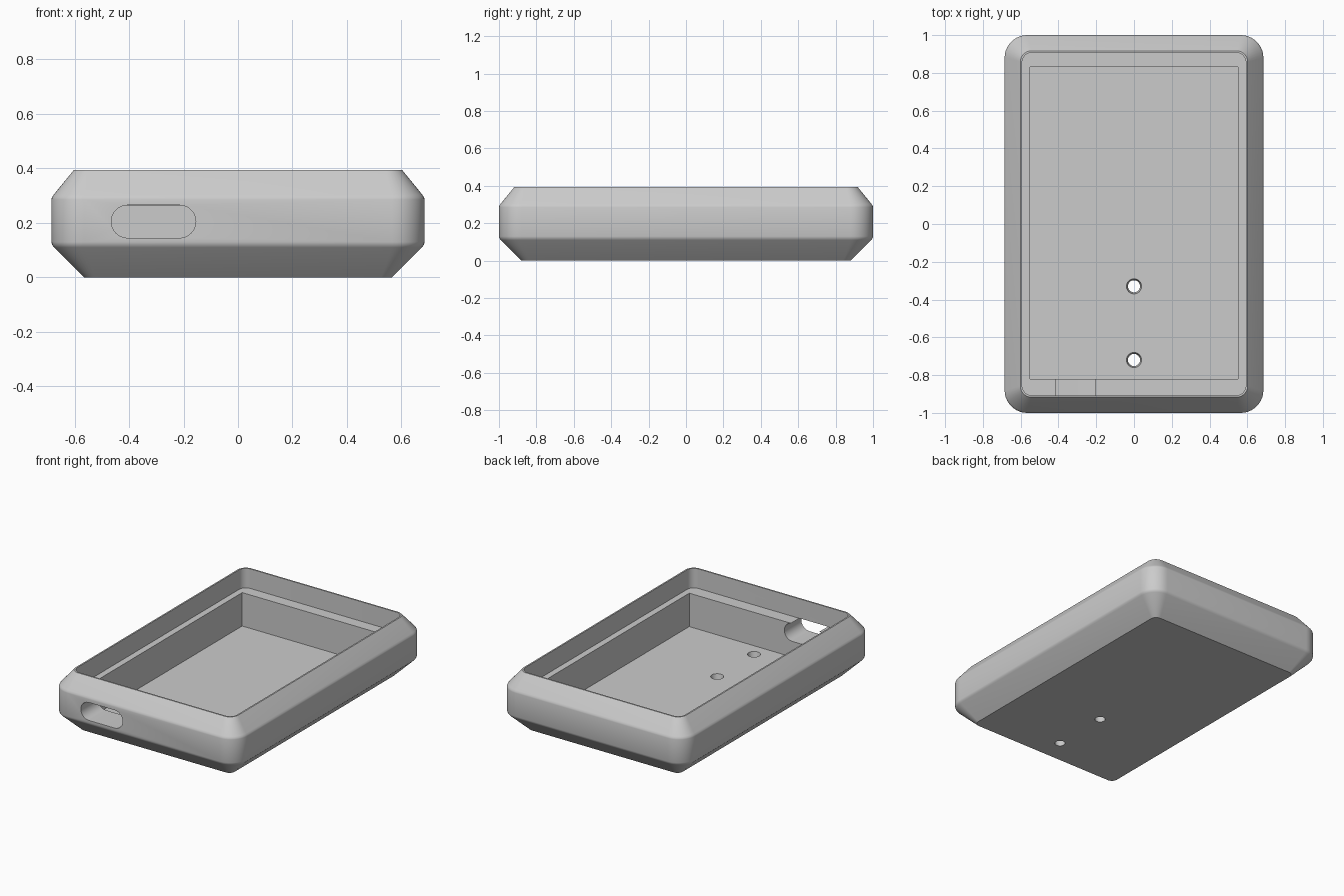
import bpy
import bmesh
import math
from mathutils import Matrix, Vector

if "Cube" in bpy.data.objects:
    bpy.data.objects.remove(bpy.data.objects["Cube"])

HALF_X, HALF_Y = 0.685, 1.0
LEDGE, FLOOR = 0.264, 0.04

# Single grey plastic
grey = bpy.data.materials.new("grey plastic")
grey.use_nodes = True
colour = (0.6, 0.6, 0.6, 1)
grey.diffuse_color = colour
grey.node_tree.nodes["Principled BSDF"].inputs["Base Color"].default_value = colour


def rounded_rect(hx, hy, r, steps=10):
    """Counter-clockwise outline with arc corners."""
    points = []
    for i, (sx, sy) in enumerate([(1, 1), (-1, 1), (-1, -1), (1, -1)]):
        for k in range(steps + 1):
            a = math.pi / 2 * (i + k / steps)
            points.append((sx * (hx - r) + r * math.cos(a),
                           sy * (hy - r) + r * math.sin(a)))
    return points


def loft(name, rings):
    """Closed solid skinned through rings of 3D points."""
    bm = bmesh.new()
    loops = [[bm.verts.new(p) for p in ring] for ring in rings]
    n = len(loops[0])
    for a, b in zip(loops, loops[1:]):
        for i in range(n):
            j = (i + 1) % n
            bm.faces.new((a[i], a[j], b[j], b[i]))
    bm.faces.new(loops[0][::-1])
    bm.faces.new(loops[-1])
    bmesh.ops.recalc_face_normals(bm, faces=bm.faces)
    return make_object(name, bm)


def make_object(name, bm):
    mesh = bpy.data.meshes.new(name)
    bm.to_mesh(mesh)
    bm.free()
    mesh.materials.append(grey)
    obj = bpy.data.objects.new(name, mesh)
    bpy.context.collection.objects.link(obj)
    return obj


def cut(target, cutter):
    """Subtract the cutter and discard it."""
    cutter.hide_render = True
    mod = target.modifiers.new("cut", 'BOOLEAN')
    mod.operation, mod.solver, mod.object = 'DIFFERENCE', 'EXACT', cutter
    bpy.context.view_layer.objects.active = target
    bpy.ops.object.modifier_apply(modifier=mod.name)
    bpy.data.objects.remove(cutter)


# Case shell: bottom chamfer, wall, top chamfer, rim, lid recess (inset, z, corner radius)
profile = [(0.12, 0, 0.04), (0.01, 0.11, 0.11), (0.003, 0.119, 0.117), (0, 0.13, 0.12),
           (0, 0.286, 0.12), (0.002, 0.294, 0.118), (0.008, 0.303, 0.112),
           (0.083, 0.395, 0.06), (0.093, 0.395, 0.05), (0.093, LEDGE, 0.05)]
case = loft("case_shell", [[(x, y, z) for x, y in rounded_rect(HALF_X - d, HALF_Y - d, r)]
                           for d, z, r in profile])

# Main compartment below the lid ledge
bm = bmesh.new()
size = Vector((1.1, 1.65, 0.3))
bmesh.ops.create_cube(bm, size=1, matrix=Matrix.Translation((0, 0.005, FLOOR + size.z / 2))
                      @ Matrix.Diagonal(size).to_4x4())
cut(case, make_object("compartment_cutter", bm))

# Cable slot through the front wall
slot = rounded_rect(0.155, 0.06, 0.0599)
cut(case, loft("slot_cutter", [[(x - 0.31, y, z + 0.205) for x, z in slot]
                               for y in (-1.1, -0.75)]))

# Tapered screw holes in the floor
for hole_y in (-0.33, -0.72):
    bm = bmesh.new()
    bmesh.ops.create_cone(bm, cap_ends=True, segments=32, radius1=0.028, radius2=0.044,
                          depth=0.08, matrix=Matrix.Translation((0, hole_y, FLOOR / 2)))
    cut(case, make_object("screw_hole_cutter", bm))

bpy.ops.object.select_all(action='DESELECT')
case.select_set(True)
bpy.context.view_layer.objects.active = case
bpy.ops.object.shade_smooth_by_angle(angle=math.radians(30))
